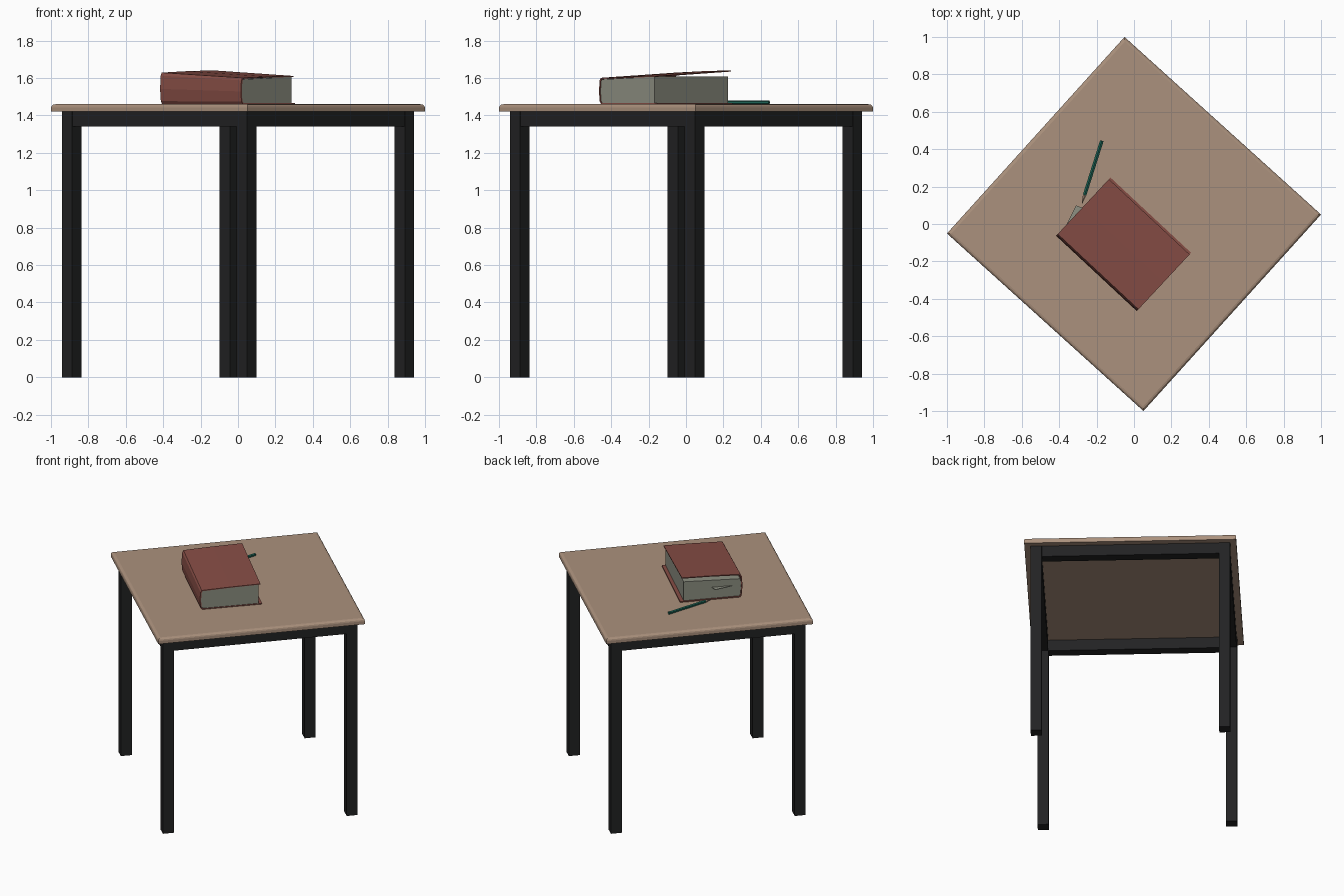
import bpy
import bmesh
from math import radians
from mathutils import Matrix, Vector

cube = bpy.data.objects.get("Cube")
if cube:
    bpy.data.objects.remove(cube, do_unlink=True)


def material(name, r, g, b):
    mat = bpy.data.materials.new(name)
    mat.use_nodes = True
    mat.diffuse_color = (r, g, b, 1)
    mat.node_tree.nodes["Principled BSDF"].inputs["Base Color"].default_value = (r, g, b, 1)
    return mat


WOOD = material("tan wood", 0.41, 0.285, 0.205)
METAL = material("black metal", 0.016, 0.0165, 0.017)
RED = material("red cover", 0.24, 0.075, 0.06)
PAPER = material("grey paper", 0.27, 0.28, 0.225)
GREEN = material("green paint", 0.012, 0.125, 0.09)

TOP = 1.46
TABLE = Matrix.Rotation(radians(-42.1), 4, 'Z')
BOOK = Matrix.Translation((-0.057, -0.11, TOP)) @ Matrix.Rotation(radians(-43), 4, 'Z')


def finish(bm, name, mat, frame):
    bm.transform(frame)
    bmesh.ops.recalc_face_normals(bm, faces=bm.faces[:])
    mesh = bpy.data.meshes.new(name)
    bm.to_mesh(mesh)
    bm.free()
    mesh.materials.append(mat)
    obj = bpy.data.objects.new(name, mesh)
    bpy.context.collection.objects.link(obj)
    return obj


def box_mesh(low, high):
    low, high = Vector(low), Vector(high)
    bm = bmesh.new()
    bmesh.ops.create_cube(bm, size=1)
    bmesh.ops.scale(bm, vec=high - low, verts=bm.verts)
    bmesh.ops.translate(bm, vec=(low + high) / 2, verts=bm.verts)
    return bm


def prism(profile, x0, x1):
    """Extrude a (y, z) outline along x."""
    bm = bmesh.new()
    face = bm.faces.new([bm.verts.new((x0, y, z)) for y, z in profile])
    ext = bmesh.ops.extrude_face_region(bm, geom=[face])
    moved = [v for v in ext["geom"] if isinstance(v, bmesh.types.BMVert)]
    bmesh.ops.translate(bm, vec=(x1 - x0, 0, 0), verts=moved)
    return bm


def rod(name, start, end, r0, r1, mat):
    """Six-sided rod between two points."""
    start, end = Vector(start), Vector(end)
    axis = end - start
    bm = bmesh.new()
    bmesh.ops.create_cone(bm, cap_ends=True, segments=6, radius1=r0, radius2=r1,
                          depth=axis.length)
    turn = axis.to_track_quat('Z', 'Y').to_matrix().to_4x4()
    finish(bm, name, mat, Matrix.Translation((start + end) / 2) @ turn)


# Table top with rounded upper edge
half = 0.708
bm = box_mesh((-half, -half, 1.42), (half, half, TOP))
rim = [e for e in bm.edges if all(v.co.z > 1.45 for v in e.verts)]
bmesh.ops.bevel(bm, geom=rim, offset=0.018, segments=3, profile=0.5, affect='EDGES')
finish(bm, "table_top", WOOD, TABLE)

# Square legs and the rails between them
outer, inner = 0.667, 0.592
for i, name in enumerate(("front", "left", "back", "right")):
    frame = TABLE @ Matrix.Rotation(radians(90 * i), 4, 'Z')
    finish(box_mesh((inner, -outer, 0), (outer, -inner, 1.42)), name + "_leg", METAL, frame)
    finish(box_mesh((-inner, -outer + 0.003, 1.34), (inner, -inner - 0.003, 1.42)),
           name + "_rail", METAL, frame)

# Book cover: lower board, bulged spine and slightly lifted upper board
outside = [(0.215, 0), (-0.195, 0), (-0.205, 0.015), (-0.211, 0.075),
           (-0.206, 0.14), (-0.198, 0.155), (0, 0.162), (0.203, 0.166)]
inside = [(0.203, 0.16), (0, 0.156), (-0.192, 0.148), (-0.198, 0.135),
          (-0.203, 0.075), (-0.198, 0.018), (-0.19, 0.007), (0.215, 0.007)]
bm = prism(outside + inside, -0.295, 0.295)
for v in bm.verts:
    v.co.z -= 0.014 * v.co.x / 0.295 * v.co.z / 0.155
finish(bm, "book_cover", RED, BOOK)

# Page block
pages = [(0.19, 0.007), (-0.19, 0.007), (-0.199, 0.02), (-0.204, 0.075),
         (-0.199, 0.128), (-0.19, 0.133), (0.19, 0.147)]
finish(prism(pages, -0.288, 0.291), "book_pages", PAPER, BOOK)

# Loose paper corner sticking out of the pages
bm = bmesh.new()
corner = bm.faces.new([bm.verts.new(p) for p in
                       ((-0.36, -0.10, 1.545 - TOP), (-0.27, -0.17, 1.545 - TOP),
                        (-0.27, -0.02, 1.545 - TOP))])
for v, (x, y) in zip(corner.verts, ((-0.31, 0.10), (-0.37, -0.02), (-0.26, 0.08))):
    v.co = BOOK.inverted() @ Vector((x, y, 1.545))
ext = bmesh.ops.extrude_face_region(bm, geom=[corner])
bmesh.ops.translate(bm, vec=(0, 0, 0.003),
                    verts=[g for g in ext["geom"] if isinstance(g, bmesh.types.BMVert)])
finish(bm, "loose_paper", PAPER, BOOK)

# Pencil
z = TOP + 0.01
rod("pencil_body", (-0.172, 0.445, z), (-0.264, 0.155, z), 0.011, 0.011, GREEN)
rod("pencil_wood", (-0.264, 0.155, z), (-0.276, 0.117, z), 0.011, 0.003, WOOD)
rod("pencil_lead", (-0.276, 0.117, z), (-0.279, 0.107, z), 0.003, 0.0005, METAL)
